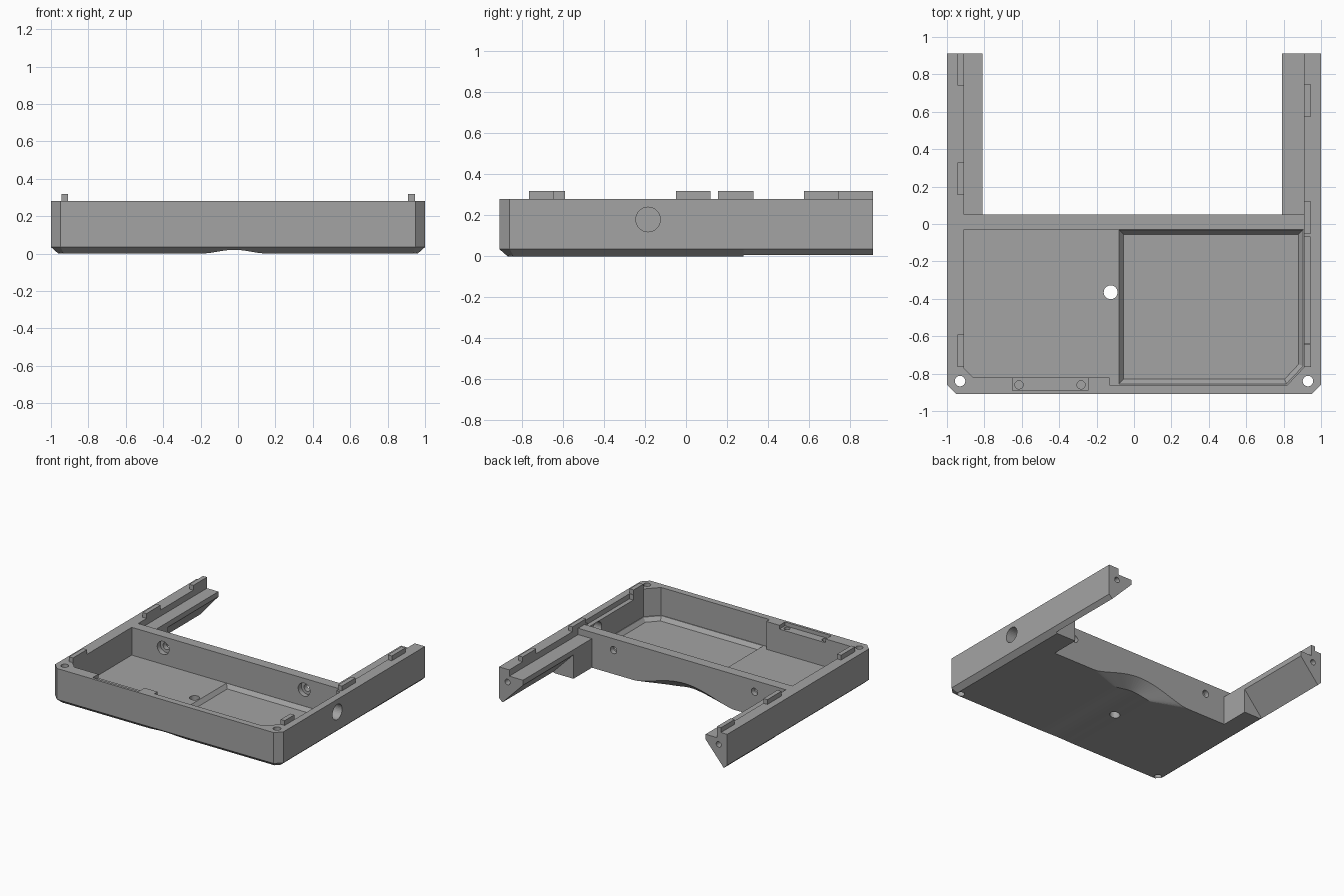
import bpy, bmesh, math
from mathutils import Vector

if "Cube" in bpy.data.objects:
    bpy.data.objects.remove(bpy.data.objects["Cube"])

grey = bpy.data.materials.new("dark_grey")
grey.diffuse_color = (.37, .37, .37, 1)
grey.use_nodes = True
grey.node_tree.nodes["Principled BSDF"].inputs["Base Color"].default_value = grey.diffuse_color


def loft(name, rings):
    """Closed solid through matching rings of 3D points."""
    bm = bmesh.new()
    vs = [[bm.verts.new(p) for p in r] for r in rings]
    n = len(vs[0])
    for a, b in zip(vs, vs[1:]):
        for i in range(n):
            j = (i + 1) % n
            bm.faces.new((a[i], a[j], b[j], b[i]))
    bm.faces.new(vs[0])
    bm.faces.new(vs[-1])
    bmesh.ops.recalc_face_normals(bm, faces=bm.faces)
    me = bpy.data.meshes.new(name)
    bm.to_mesh(me)
    bm.free()
    me.materials.append(grey)
    ob = bpy.data.objects.new(name, me)
    bpy.context.collection.objects.link(ob)
    return ob


def flat(pts, z):
    return [(x, y, z) for x, y in pts]


def box(name, x0, x1, y0, y1, z0, z1):
    r = [(x0, y0), (x1, y0), (x1, y1), (x0, y1)]
    return loft(name, [flat(r, z0), flat(r, z1)])


def rod(p, q, r0, n=32):
    """Round cutter from p to q."""
    p, q = Vector(p), Vector(q)
    rot = (q - p).to_track_quat('Z', 'Y')
    def ring(c):
        return [c + rot @ Vector((r0 * math.cos(2 * math.pi * i / n),
                                  r0 * math.sin(2 * math.pi * i / n), 0)) for i in range(n)]
    return loft("cutter", [ring(p), ring(q)])


def cut(ob, cutter):
    cutter.hide_render = True
    m = ob.modifiers.new("cut", 'BOOLEAN')
    m.operation, m.solver, m.object = 'DIFFERENCE', 'EXACT', cutter
    bpy.context.view_layer.objects.active = ob
    bpy.ops.object.modifier_apply(modifier=m.name)
    bpy.data.objects.remove(cutter)


TOP, SHELF = 0.28, 0.23
RIGHT_IN, LEFT_IN = .79, .81      # inner edges of the two arms

# Tray with two short blocks behind it, bevelled round the bottom
def outline(corner, side):
    (cx, cy), (sx, sy) = corner, side
    return [(cx, cy), (sx, sy), (sx, .28), (RIGHT_IN, .28), (RIGHT_IN, .05),
            (-LEFT_IN, .05), (-LEFT_IN, .28), (-sx, .28), (-sx, sy), (-cx, cy)]
outer = outline((.95, -.91), (1, -.86))
under = outline((.93, -.87), (.96, -.84))
tray = loft("tray", [flat(under, 0), flat(outer, .035), flat(outer, TOP)])

# Inner cavity and the deeper sloped pocket
cavity = [(-.91, -.03), (-.91, -.77), (-.86, -.82), (-.13, -.82), (-.13, -.86),
          (.82, -.86), (.91, -.765), (.91, -.03)]
cut(tray, loft("cutter", [flat(cavity, .06), flat(cavity, .4)]))
wide = [(-.08, -.03), (-.08, -.855), (.815, -.855), (.905, -.76), (.905, -.03)]
deep = [(-.055, -.055), (-.055, -.83), (.805, -.83), (.88, -.75), (.88, -.055)]
cut(tray, loft("cutter", [flat(deep, .03), flat(wide, .061), flat(wide, .1)]))

# Shallow arch under the floor, flaring at the back edge
def arch(y, hw, h, power, n=32):
    pts = []
    for i in range(n + 1):
        t = 2 * i / n - 1
        pts.append((-.02 + hw * t, y, h * math.cos(math.pi / 2 * t) ** power))
    return pts + [(-.02 + hw, y, -.1), (-.02 - hw, y, -.1)]
cut(tray, loft("cutter", [arch(-1, .18, .02, 2), arch(-.04, .18, .02, 2), arch(.06, .46, .1, 1.4)]))

# Screw holes: corners, floor, side, back wall with countersinks
for x in (-.93, .93):
    cut(tray, rod((x, -.84, -.1), (x, -.84, .4), .028))
cut(tray, rod((-.125, -.365, -.1), (-.125, -.365, .1), .037))
cut(tray, rod((.85, -.185, .18), (1.1, -.185, .18), .06))
for x in (-.635, .6):
    cut(tray, rod((x, -.1, .19), (x, .1, .19), .028))
    cut(tray, rod((x, -.06, .19), (x, .01, .19), .052))

# Front wall bracket recess with two holes, and side wall recess
cut(tray, box("cutter", -.65, -.245, -.89, -.81, .25, .4))
for x in (-.615, -.283):
    cut(tray, rod((x, -.86, .15), (x, -.86, .3), .022))
cut(tray, box("cutter", .9, .945, -.64, -.07, .24, .4))

# Lowered shelf on the blocks, then the rear arms
for s, name, inner in ((-1, "left_arm", LEFT_IN), (1, "right_arm", RIGHT_IN)):
    a, b = sorted((s * .7, s * .91))
    cut(tray, box("cutter", a, b, .05, .4, SHELF, .4))
    profile = [(1, TOP), (1, .035), (.97, .006), (inner, .19), (inner, SHELF), (.91, SHELF), (.91, TOP)]
    arm = loft(name, [[(s * x, y, z) for x, z in profile] for y in (.28, .912)])
    cut(arm, rod((s * .925, .8, .18), (s * .925, 1, .18), .022))

# Locating tabs on the rim
for y0, y1 in ((.74, .912), (.155, .33), (-.765, -.59)):
    box("left_tab", -.945, -.91, y0, y1, .27, .318)
for y0, y1 in ((.575, .745), (-.05, .12), (-.765, -.645)):
    box("right_tab", .91, .945, y0, y1, .27, .318)
